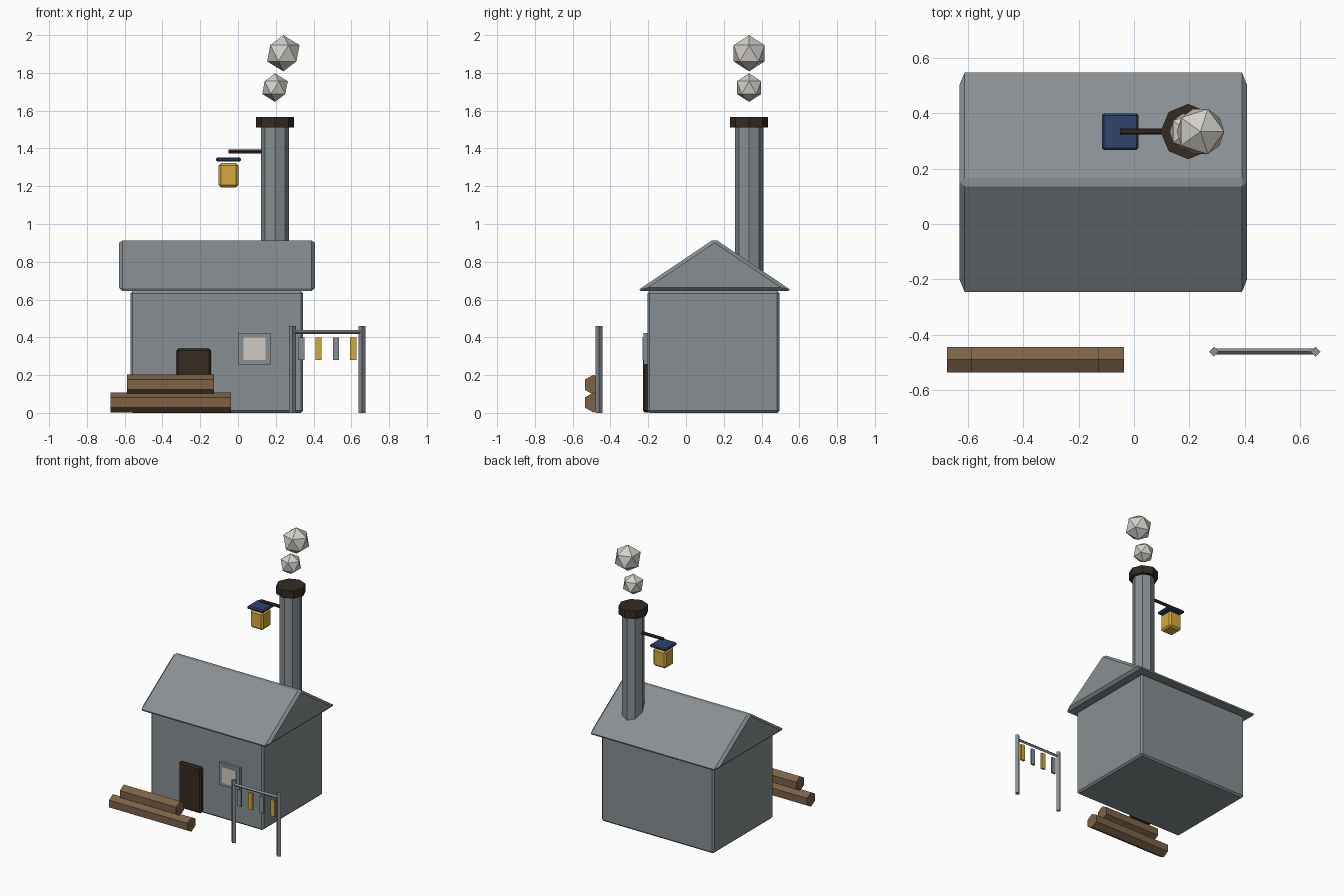
import bpy, bmesh, math
from mathutils import Matrix, Vector

if "Cube" in bpy.data.objects:
    bpy.data.objects.remove(bpy.data.objects["Cube"])


def material(name, rgb):
    m = bpy.data.materials.new(name)
    lin = [(c / 255 / 12.92) if c / 255 <= 0.04045 else ((c / 255 + 0.055) / 1.055) ** 2.4 for c in rgb]
    m.diffuse_color = (*lin, 1)
    m.use_nodes = True
    m.node_tree.nodes["Principled BSDF"].inputs["Base Color"].default_value = m.diffuse_color
    return m


GREY = material("stone grey", (136, 143, 147))
DARK = material("dark brown", (54, 43, 33))
WOOD = material("log brown", (124, 98, 71))
GOLD = material("lamp gold", (212, 170, 60))
NAVY = material("navy blue", (46, 67, 108))
PALE = material("pale smoke", (212, 209, 203))
PANE = material("window cream", (208, 202, 194))


def finish(name, bm, mat, bevel=0.0):
    bmesh.ops.recalc_face_normals(bm, faces=bm.faces)
    if bevel:
        bmesh.ops.bevel(bm, geom=bm.edges[:], offset=bevel, segments=1,
                        affect='EDGES', profile=0.5, clamp_overlap=True)
    me = bpy.data.meshes.new(name)
    bm.to_mesh(me)
    bm.free()
    me.materials.append(mat)
    ob = bpy.data.objects.new(name, me)
    bpy.context.collection.objects.link(ob)
    return ob


def box(name, x, y, z, mat, bevel=0.0):
    """Box from (min, max) ranges."""
    bm = bmesh.new()
    size = Matrix.Diagonal((x[1] - x[0], y[1] - y[0], z[1] - z[0], 1))
    mid = Matrix.Translation((sum(x) / 2, sum(y) / 2, sum(z) / 2))
    bmesh.ops.create_cube(bm, size=1, matrix=mid @ size)
    return finish(name, bm, mat, bevel)


def rod(name, a, b, r, sides, mat, turn=0.0):
    """Prism with regular cross-section running from a to b."""
    a, b = Vector(a), Vector(b)
    d = b - a
    rot = Matrix.Rotation(math.pi / 2, 4, 'Y') if abs(d.x) > abs(d.z) else Matrix()
    m = Matrix.Translation((a + b) / 2) @ rot @ Matrix.Rotation(turn, 4, 'Z')
    bm = bmesh.new()
    bmesh.ops.create_cone(bm, cap_ends=True, segments=sides, radius1=r, radius2=r,
                          depth=d.length, matrix=m)
    return finish(name, bm, mat)


# House body and gabled roof
box("house_body", (-0.57, 0.345), (-0.205, 0.495), (0, 0.645), GREY, 0.012)
bm = bmesh.new()
profile = [(-0.261, 0.645), (0.563, 0.645), (0.151, 0.922)]
gable = bm.faces.new([bm.verts.new((-0.63, y, z)) for y, z in profile])
ext = bmesh.ops.extrude_face_region(bm, geom=[gable])
bmesh.ops.translate(bm, vec=(1.038, 0, 0),
                    verts=[v for v in ext["geom"] if isinstance(v, bmesh.types.BMVert)])
finish("roof", bm, GREY, 0.018)

# Door and window
box("door", (-0.325, -0.143), (-0.228, -0.19), (0.002, 0.34), DARK, 0.01)
box("window_frame", (0.003, 0.171), (-0.224, -0.2), (0.257, 0.423), GREY)
box("window_pane", (0.03, 0.146), (-0.23, -0.222), (0.281, 0.4), PANE)

# Chimney with cap
CX, CY = 0.196, 0.334
rod("chimney", (CX, CY, 0.01), (CX, CY, 1.52), 0.075, 8, GREY)
rod("chimney_cap", (CX, CY, 1.51), (CX, CY, 1.567), 0.1, 8, DARK)

# Smoke puffs
for name, x, z, r in (("smoke_small", 0.196, 1.722, 0.0755), ("smoke_large", 0.24, 1.904, 0.096)):
    bm = bmesh.new()
    bmesh.ops.create_icosphere(bm, subdivisions=1, radius=r, matrix=Matrix.Translation((x, CY, z)))
    finish(name, bm, PALE)

# Hanging lantern
rod("lantern_arm", (-0.05, CY, 1.384), (0.14, CY, 1.384), 0.011, 6, DARK)
box("lantern_cap", (-0.116, 0.016), (CY - 0.066, CY + 0.066), (1.331, 1.353), NAVY, 0.007)
box("lantern_body", (-0.102, 0.002), (CY - 0.052, CY + 0.052), (1.194, 1.322), GOLD, 0.012)

# Stacked hexagonal logs (flat side up)
for name, x0, x1, z in (("log_lower", -0.675, -0.036, 0.055), ("log_upper", -0.587, -0.128, 0.149)):
    rod(name, (x0, -0.49, z), (x1, -0.49, z), 0.053, 6, WOOD, math.pi / 6)
bpy.context.view_layer.update()

# Washing line: posts, rail and hanging cloths
LY, X0, X1 = -0.461, 0.289, 0.656
for side, x in (("left", X0), ("right", X1)):
    rod("line_post_" + side, (x, LY, 0), (x, LY, 0.46), 0.018, 4, GREY)
rod("line_rail", (X0, LY, 0.428), (X1, LY, 0.428), 0.011, 4, GREY)
for i in range(4):
    x = X0 + (X1 - X0) * (i + 0.5) / 4
    box("cloth_%d" % (i + 1), (x - 0.016, x + 0.016), (LY - 0.007, LY + 0.007),
        (0.279, 0.4), GOLD if i % 2 else GREY)
